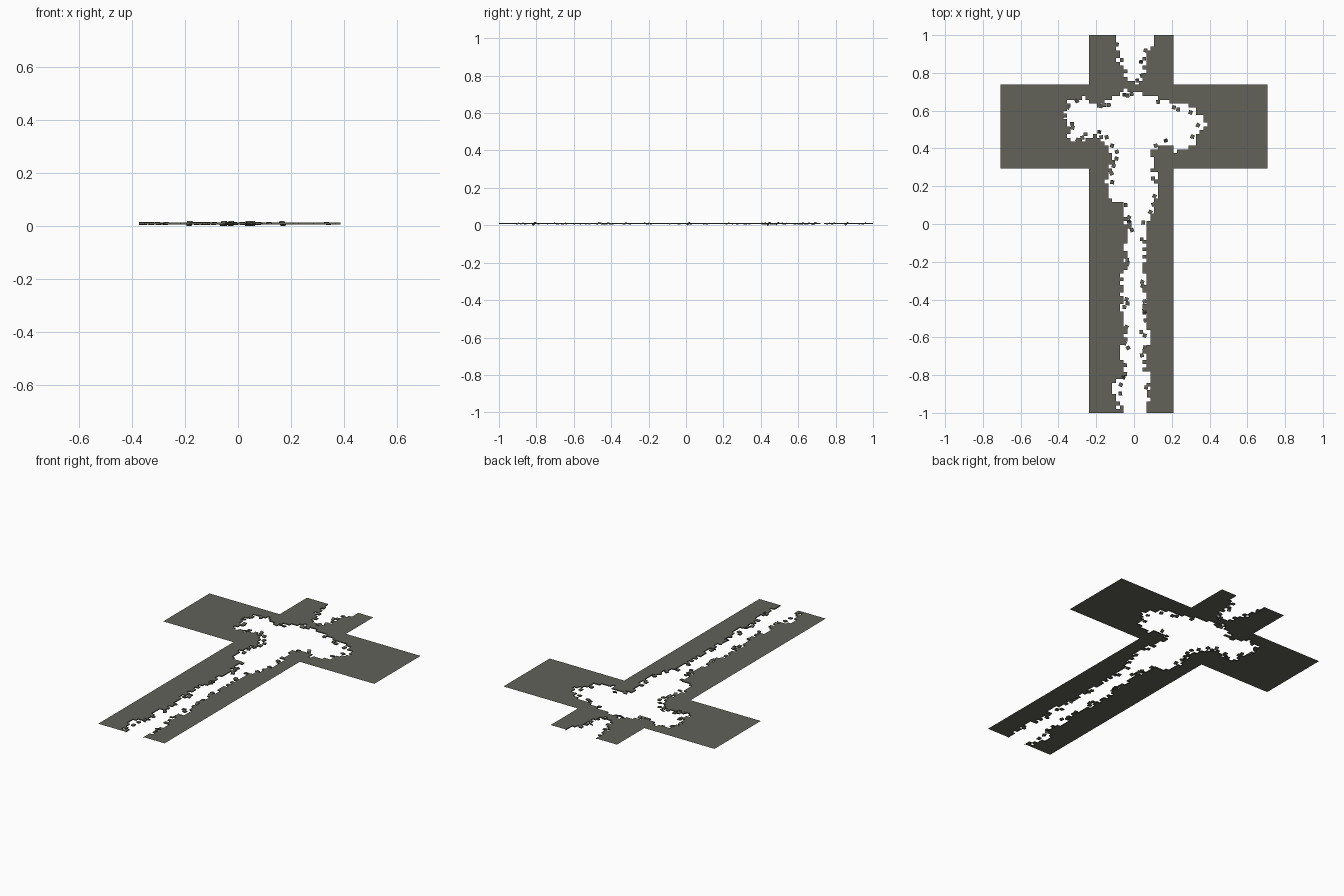
import bpy, bmesh, random
from mathutils import Vector, Matrix

if "Cube" in bpy.data.objects:
    bpy.data.objects.remove(bpy.data.objects["Cube"])

random.seed(7)

stone = bpy.data.materials.new("dark_grey_stone")
stone.diffuse_color = (0.122, 0.122, 0.101, 1)
stone.use_nodes = True
stone.node_tree.nodes["Principled BSDF"].inputs["Base Color"].default_value = stone.diffuse_color

FLOOR_Z, LIP = .012, .006

# Outlines of the two crack openings (top view)
MAIN = [(-.06, .71), (-.11, .66), (-.19, .63), (-.27, .67), (-.34, .65), (-.39, .58),
        (-.35, .54), (-.35, .46), (-.27, .43), (-.21, .47), (-.15, .43), (-.11, .36),
        (-.13, .26), (-.15, .20), (-.13, .13), (-.05, .11), (-.03, 0), (-.05, -.2),
        (-.06, -.45), (-.05, -.6), (-.07, -.7), (-.05, -.78), (-.1, -.87), (-.07, -1.0),
        (.06, -1.0), (.09, -.9), (.09, -.83), (.06, -.75), (.07, -.6), (.06, -.4),
        (.06, -.05), (.09, .05), (.14, .17), (.1, .3), (.1, .38), (.15, .43),
        (.22, .39), (.32, .42), (.37, .52), (.34, .59), (.29, .63), (.2, .63),
        (.13, .67), (.06, .68), (0, .70)]
TOP = [(.12, 1.0), (-.10, 1.0), (-.09, .9), (-.05, .82), (-.03, .75), (.045, .75),
       (.055, .82), (.08, .9)]


def inside(x, y, poly):
    hit = False
    for (ax, ay), (bx, by) in zip(poly, poly[1:] + poly[:1]):
        if (ay > y) != (by > y) and x < ax + (y - ay) * (bx - ax) / (by - ay):
            hit = not hit
    return hit


def in_cross(x, y):
    return abs(y) < 1 and abs(x) < .708 and (-.237 < x < .208 or .295 < y < .738)


def in_hole(x, y):
    return not .71 < y < .738 and (inside(x, y, MAIN) or inside(x, y, TOP))


def cuts(stops, step):
    out = []
    for a, b in zip(stops, stops[1:]):
        n = round((b - a) / step)
        out += [a + (b - a) * i / n for i in range(n)]
    return out + [stops[-1]]


def finish(bm, name):
    me = bpy.data.meshes.new(name)
    bm.to_mesh(me)
    bm.free()
    me.materials.append(stone)
    ob = bpy.data.objects.new(name, me)
    bpy.context.collection.objects.link(ob)


# Flat cross-shaped floor, tiled in small cells so that the crack edge is ragged
bm = bmesh.new()
xs = cuts([-.708, -.237, .208, .708], .02)
ys = cuts([-1, .295, .738, 1], .02)
verts = {}


def corner(i, j):
    if (i, j) not in verts:
        verts[i, j] = bm.verts.new((xs[i], ys[j], FLOOR_Z))
    return verts[i, j]


for i in range(len(xs) - 1):
    for j in range(len(ys) - 1):
        x, y = (xs[i] + xs[i + 1]) / 2, (ys[j] + ys[j + 1]) / 2
        jx, jy = random.uniform(-.014, .014), random.uniform(-.008, .008)
        if in_cross(x, y) and not in_hole(x + jx, max(-.995, min(.995, y + jy))):
            bm.faces.new([corner(i, j), corner(i + 1, j), corner(i + 1, j + 1), corner(i, j + 1)])

# Small lip going down along the crack edge only
rim = []
for e in bm.edges:
    if e.is_boundary:
        mid = (e.verts[0].co + e.verts[1].co) / 2
        beyond = mid * 2 - e.link_faces[0].calc_center_median()
        if in_cross(beyond.x, beyond.y):
            rim.append(e)
made = bmesh.ops.extrude_edge_only(bm, edges=rim)["geom"]
for v in made:
    if isinstance(v, bmesh.types.BMVert):
        v.co.z -= LIP
finish(bm, "cross_floor")

# Loose square chips, slightly tilted, lying just inside the crack edge
bm = bmesh.new()
count = 0
for poly in (MAIN, TOP):
    for a, b in zip(poly, poly[1:] + poly[:1]):
        if abs(a[1]) == 1 and a[1] == b[1]:      # open end at the sheet border
            continue
        a, b = Vector(a), Vector(b)
        d = (b - a).normalized()
        n = max(1, round((b - a).length / .021))
        for k in range(n):
            if random.random() > .3:
                continue
            p = a.lerp(b, (k + .5) / n) + Vector((-d.y, d.x)) * random.uniform(.004, .03)
            if abs(p.y) > .98:
                continue
            tilt = .75 if count % 12 == 0 else random.uniform(-.3, .3)
            count += 1
            m = (Matrix.Translation((p.x, p.y, .009))
                 @ Matrix.Rotation(random.uniform(-.5, .5), 4, 'Z')
                 @ Matrix.Rotation(tilt, 4, 'X') @ Matrix.Diagonal((.02, .02, .006, 1)))
            bmesh.ops.create_cube(bm, size=1, matrix=m)
finish(bm, "loose_chips")
